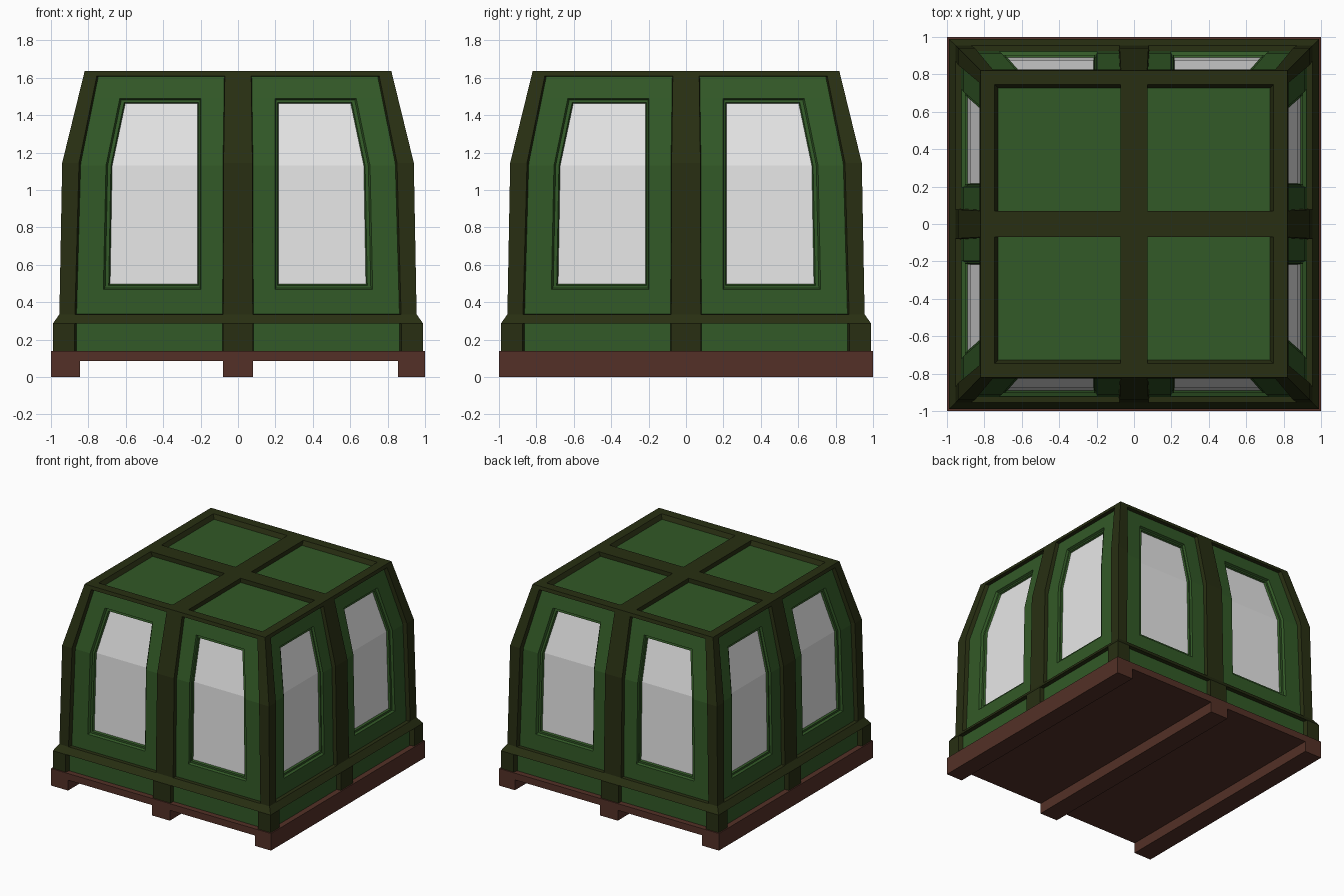
import bpy, bmesh
from mathutils import Matrix, Vector

if "Cube" in bpy.data.objects:
    bpy.data.objects.remove(bpy.data.objects["Cube"])


def material(name, rgb):
    m = bpy.data.materials.new(name)
    m.diffuse_color = (*rgb, 1)
    m.use_nodes = True
    m.node_tree.nodes["Principled BSDF"].inputs["Base Color"].default_value = m.diffuse_color
    return m


GREEN = material("green paint", (0.032, 0.100, 0.020))
OLIVE = material("dark olive frame", (0.021, 0.028, 0.006))
BROWN = material("brown wood", (0.087, 0.030, 0.020))
GLASS = material("pale glass", (0.80, 0.80, 0.80))

# Outer outline of the cabin: height, distance from the centre
PROFILE = [(0.14, 0.99), (0.285, 0.99), (0.335, 0.955), (1.145, 0.94), (1.635, 0.82)]


def radius(z):
    pts = PROFILE[2:]
    a, b = (pts[0], pts[1]) if z < pts[1][0] else (pts[1], pts[2])
    t = (z - a[0]) / (b[0] - a[0])
    return a[1] + t * (b[1] - a[1])


def emit(bm, pts):
    """Add one face (sideways, outwards, up) to both halves of all four sides."""
    for k in range(4):
        rot = Matrix.Rotation(k * 1.5707963268, 3, 'Z')
        for s in (1, -1):
            vs = [bm.verts.new(rot @ Vector((s * u, -r, z))) for u, r, z in pts]
            bm.faces.new(vs if s > 0 else vs[::-1])


def sheet(bm, rows):
    for lo, hi in zip(rows, rows[1:]):
        for i in range(len(lo) - 1):
            emit(bm, [lo[i], lo[i + 1], hi[i + 1], hi[i]])


def finish(bm, name, mat):
    bmesh.ops.remove_doubles(bm, verts=bm.verts, dist=0.0001)
    me = bpy.data.meshes.new(name)
    bm.to_mesh(me)
    bm.free()
    me.materials.append(mat)
    ob = bpy.data.objects.new(name, me)
    bpy.context.collection.objects.link(ob)
    return ob


def sheet_part(name, mat, rows):
    bm = bmesh.new()
    sheet(bm, rows)
    return finish(bm, name, mat)


def box(name, mat, x0, x1, y0, y1, z0, z1):
    bm = bmesh.new()
    bmesh.ops.create_cube(bm, size=1)
    for v in bm.verts:
        v.co = ((x0 + x1) / 2 + v.co.x * (x1 - x0),
                (y0 + y1) / 2 + v.co.y * (y1 - y0),
                (z0 + z1) / 2 + v.co.z * (z1 - z0))
    return finish(bm, name, mat)


# Wooden base: deck and three runners
box("deck", BROWN, -1, 1, -1, 1, 0.085, 0.14)
for name, x0, x1 in (("left", -1, -0.845), ("middle", -0.08, 0.08), ("right", 0.855, 1)):
    box(name + "_runner", BROWN, x0, x1, -1, 1, 0, 0.09)

# Recessed skirt panels and the sloped rail above them
sheet_part("skirt_panels", GREEN, [[(0, 0.955, z), (0.955, 0.955, z)] for z in (0.14, 0.29)])
sheet_part("waist_rail", OLIVE, [[(0, r, z), (r, r, z)] for r, z in
           ((0.94, 0.285), (0.99, 0.285), (0.955, 0.335), (0.90, 0.337))])

# Corner posts, mitred at the corners, and middle posts
inner = [0.875, 0.875, 0.872, 0.85, 0.75]
sheet_part("corner_posts", OLIVE, [[(a - 0.018, r - 0.06, z), (a, r, z), (r, r, z)]
           for (z, r), a in zip(PROFILE, inner)])
half = [0.079, 0.079, 0.079, 0.077, 0.07]
sheet_part("middle_posts", OLIVE, [[(0, r, z), (w, r, z), (w + 0.006, r - 0.06, z)]
           for (z, r), w in zip(PROFILE, half)])


# Window outline, shrunk by d
def outline(d, off):
    left = 0.198 + 0.6 * d
    pts = [(left, 0.467 + d), (0.72 - 1.25 * d, 0.467 + d), (0.706 - 1.15 * d, 1.13),
           (0.632 - d, 1.49 - d), (left, 1.49 - d), (left, 1.13)]
    return [(u, radius(z) - off, z) for u, z in pts]


PANEL = 0.03
loops = [outline(0, PANEL), outline(0.008, 0.048), outline(0.023, 0.048), outline(0.029, 0.063)]

# Side panels with stepped window openings
bm = bmesh.new()
levels = [(0.32, 0.72), (0.467, 0.72), (1.13, 0.706), (1.49, 0.632), (1.615, 0.61)]
rows = []
for z, edge in levels:
    r = radius(z) - PANEL
    rows.append([(0, r, z), (0.198, r, z), (edge, r, z), (r, r, z)])
for j, (lo, hi) in enumerate(zip(rows, rows[1:])):
    for i in range(3):
        if not (i == 1 and j in (1, 2)):
            emit(bm, [lo[i], lo[i + 1], hi[i + 1], hi[i]])
for a, b in zip(loops, loops[1:]):
    for i in range(6):
        n = (i + 1) % 6
        emit(bm, [a[i], a[n], b[n], b[i]])
finish(bm, "side_panels", GREEN)

# Window panes, bent where the wall leans in
bm = bmesh.new()
g = loops[-1]
emit(bm, [g[0], g[1], g[2], g[5]])
emit(bm, [g[5], g[2], g[3], g[4]])
finish(bm, "window_panes", GLASS)

# Roof: rim, recessed panel and crossed beams
sheet_part("roof_rim", OLIVE, [[(0, r, z), (r, r, z)] for r, z in
           ((0.79, 1.605), (0.8265, 1.608), (0.82, 1.635), (0.745, 1.635), (0.725, 1.595))])
box("roof_panel", GREEN, -0.79, 0.79, -0.79, 0.79, 1.57, 1.60)
box("roof_beam_across", OLIVE, -0.745, 0.745, -0.07, 0.07, 1.58, 1.635)
box("roof_beam_along", OLIVE, -0.073, 0.073, -0.745, 0.745, 1.58, 1.635)
